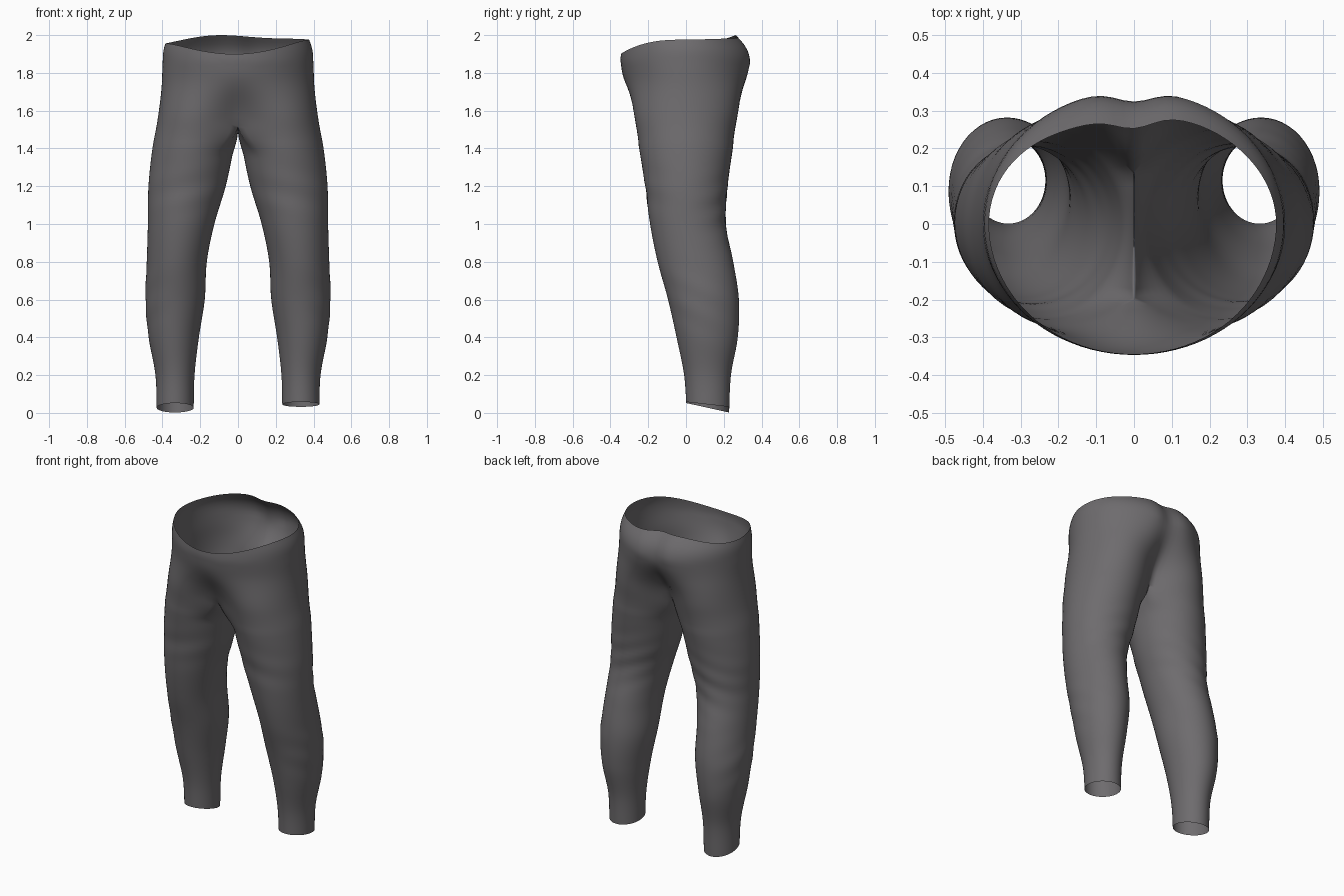
import bpy, bmesh
from math import sin, cos, pi, radians, exp

if "Cube" in bpy.data.objects:
    bpy.data.objects.remove(bpy.data.objects["Cube"])

# Height, inner x, outer x, front y, back y
PROFILE = [
    (0.00, .235, .430, .004, .228), (0.20, .230, .437, -.010, .238),
    (0.40, .207, .473, -.050, .274), (0.60, .176, .490, -.095, .280),
    (0.80, .165, .483, -.150, .250), (1.00, .125, .477, -.190, .210),
    (1.20, .065, .474, -.215, .220), (1.40, .022, .453, -.248, .248),
    (1.52, .000, .431, -.266, .265), (1.62, .000, .416, -.293, .293),
    (1.73, .000, .404, -.324, .333), (1.85, .000, .399, -.346, .354),
    (1.93, .000, .392, -.340, .335), (2.02, .000, .358, -.320, .262),
]
OUTER, INNER, HIP_ROWS, LEG_ROWS = 44, 12, 20, 64
FRONT, BACK = 132, 150      # leg angles where the crotch seam begins and ends
CROTCH = 1.53


def smooth(a, b, v):
    t = min(1, max(0, (v - a) / (b - a)))
    return t * t * (3 - 2 * t)


def profile(z):
    """Smooth interpolation of the silhouette table."""
    z = min(max(z, 0), 2.02)
    i = next(k for k in range(len(PROFILE) - 1) if z <= PROFILE[k + 1][0])
    p0, p1, p2, p3 = (PROFILE[min(max(i + k, 0), len(PROFILE) - 1)] for k in (-1, 0, 1, 2))
    h = p2[0] - p1[0]
    t = (z - p1[0]) / h
    out = []
    for c in range(1, 5):
        m1 = (p2[c] - p0[c]) / (p2[0] - p0[0]) * h
        m2 = (p3[c] - p1[c]) / (p3[0] - p1[0]) * h
        out.append((2*t**3 - 3*t*t + 1) * p1[c] + (t**3 - 2*t*t + t) * m1
                   + (3*t*t - 2*t**3) * p2[c] + (t**3 - t*t) * m2)
    return out


def folds(a, z, side):
    """Shallow cloth folds on thigh, behind the knee and on the calf."""
    r = radians(a)
    front, back, out = max(0, -sin(r)), max(0, sin(r)), max(0, cos(r))
    d = .011 * front * exp(-((z - 1.17) / .11)**2) * sin(36 * z + 2.2 * cos(r) + side)
    d += .014 * back * exp(-((z - 1.08) / .15)**2) * sin(52 * z + 4 * cos(r) + 1.5 * side)
    d += .010 * out * exp(-((z - .58) / .16)**2) * sin(40 * z + 4 * sin(r))
    return d * (1 - smooth(1.3, 1.48, z))


def leg_point(a, z, side):
    xi, xo, yf, yb = profile(z)
    r, s = radians(a), 1 + folds(a, z, side)
    cx, rx, cy, ry = (xi + xo) / 2, (xo - xi) / 2, (yf + yb) / 2, (yb - yf) / 2
    x, y = cx + rx * s * cos(r), cy + ry * s * sin(r)
    # Pull the inner thigh onto the centre seam near the crotch
    if -FRONT <= a <= BACK:
        end = BACK if a > 0 else FRONT
        pull = (cx + rx * cos(radians(end))) * (abs(a) / end)**6
    else:
        pull = x
    return x - pull * smooth(1.36, CROTCH, z), y


def hip_angle(a):
    return radians(a * 90 / (BACK if a > 0 else FRONT))


def hip_point(a, z, side):
    _, xo, yf, yb = profile(z)
    r = hip_angle(a)
    x = xo * cos(r)
    if a > 0:
        y = yb * sin(r) - .030 * exp(-(x / .07)**2)
        w = 1 - smooth(CROTCH, 1.84, z)
    else:
        y = -yf * sin(r)
        w = 1 - smooth(CROTCH - .03, 1.80, z)
        w /= 1 - smooth(CROTCH - .03, 1.80, CROTCH)
    lx, ly = leg_point(a, z, side)
    w = min(w, 1)
    return x * (1 - w) + lx * w, y * (1 - w) + ly * w


def rim_height(a, side):
    """Waist edge: dips at the centre front, rises at the back."""
    t = hip_angle(a)
    x = cos(t) * side
    z = 1.966 + .010 * x
    if a < 0:
        return z - .066 * abs(sin(t))**3
    return z + .030 * sin(t)**2 - .012 * sin(pi * x) * sin(t)


def build_half(bm, side):
    outer = []
    for i in range(OUTER + 1):
        u = -1 + 2 * i / OUTER
        outer.append(u * (BACK if u > 0 else FRONT))
    inner = [BACK + (360 - FRONT - BACK) * i / INNER for i in range(1, INNER)]
    ring = outer + inner
    rows = []

    # Hip panel, from waist edge to crotch height
    for j in range(HIP_ROWS):
        row = []
        for i, a in enumerate(outer):
            top = rim_height(a, side)
            z = top + (CROTCH - top) * j / HIP_ROWS
            x, y = hip_point(a, z, side)
            if i in (0, OUTER):
                x = 0
            row.append(bm.verts.new((side * x, y, z)))
        rows.append(row)

    # Leg tube, from crotch seam to slanted hem
    for j in range(LEG_ROWS + 1):
        s = j / LEG_ROWS
        row = []
        for i, a in enumerate(ring):
            q = (sin(radians(a)) + 1) / 2
            hem = (.052 - .050 * q) if side < 0 else (.058 - .026 * q)
            top = CROTCH
            if i > OUTER:
                top -= .03 * sin(pi * (i - OUTER) / INNER)
            z = top + (hem - top) * s
            x, y = leg_point(a, z, side)
            if j == 0 and (i >= OUTER or i == 0):
                x = 0
            row.append(bm.verts.new((side * x, y, z)))
        rows.append(row)

    for j in range(len(rows) - 1):
        r0, r1 = rows[j], rows[j + 1]
        n = OUTER if j < HIP_ROWS else len(ring)
        for i in range(n):
            k = (i + 1) % len(r1)
            quad = (r0[i], r1[i], r1[k], r0[k])
            bm.faces.new(quad if side > 0 else quad[::-1])


# Trousers: two mirrored halves welded along the centre seam
bm = bmesh.new()
for side in (1, -1):
    build_half(bm, side)
seam = [v for v in bm.verts if abs(v.co.x) < 1e-6]
bmesh.ops.remove_doubles(bm, verts=seam, dist=1e-4)

# Soften the hip and crotch transition, leaving the waist edge alone
soft = [v for v in bm.verts if 1.42 < v.co.z < 1.85 and not v.is_boundary]
for _ in range(5):
    bmesh.ops.smooth_vert(bm, verts=soft, factor=.5, use_axis_x=False, use_axis_y=True, use_axis_z=True)
bmesh.ops.recalc_face_normals(bm, faces=bm.faces)
mesh = bpy.data.meshes.new("trousers")
bm.to_mesh(mesh)
bm.free()
mesh.shade_smooth()
trousers = bpy.data.objects.new("trousers", mesh)
bpy.context.collection.objects.link(trousers)

# Dark grey cloth
cloth = bpy.data.materials.new("dark_cloth")
cloth.diffuse_color = (.155, .148, .155, 1)
cloth.use_nodes = True
cloth.node_tree.nodes["Principled BSDF"].inputs["Base Color"].default_value = cloth.diffuse_color
mesh.materials.append(cloth)
